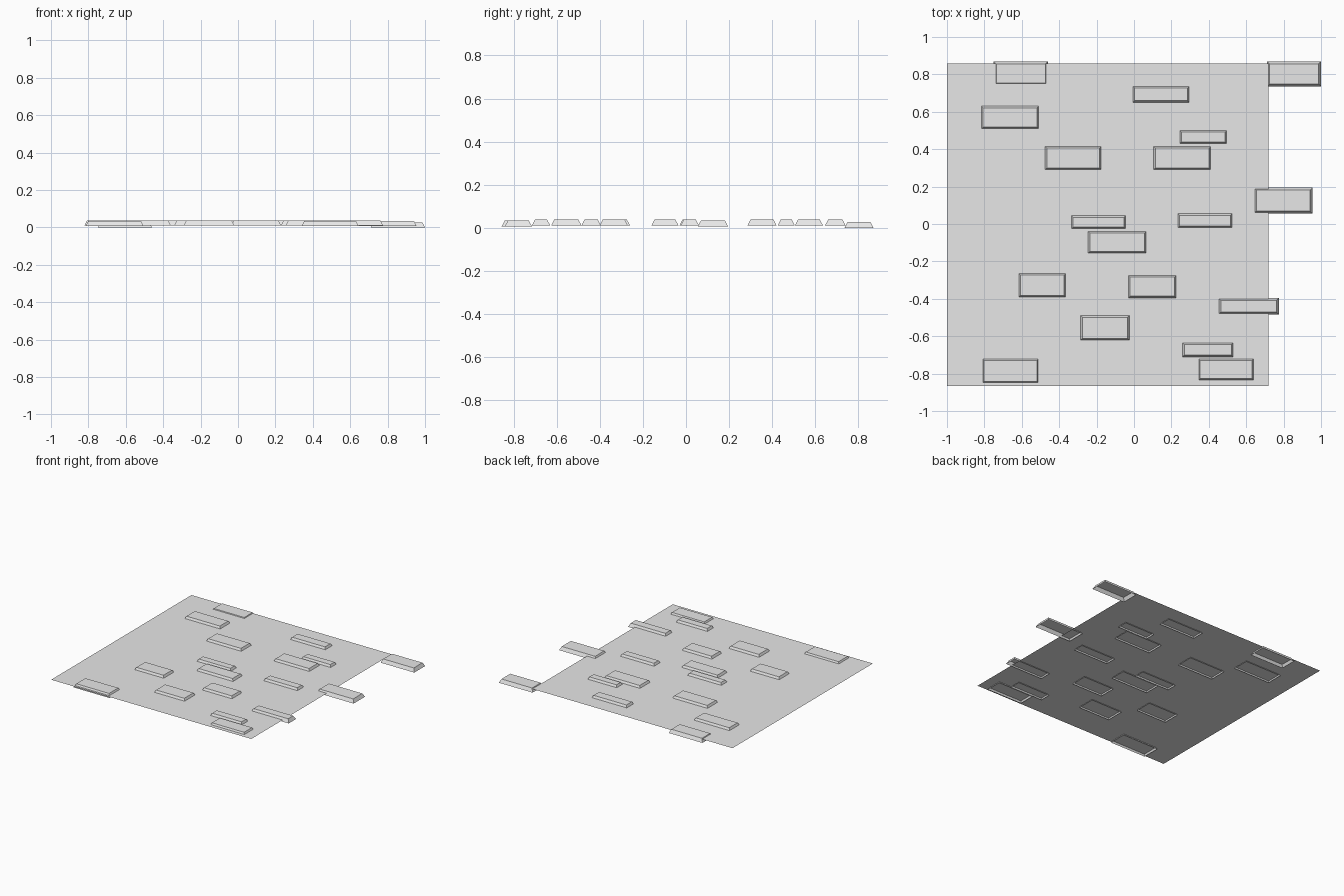
import bpy
import bmesh

default_cube = bpy.data.objects.get("Cube")
if default_cube:
    bpy.data.objects.remove(default_cube, do_unlink=True)

# One plain grey for everything
grey = bpy.data.materials.new("light_grey")
grey.use_nodes = True
grey.diffuse_color = (0.8, 0.8, 0.8, 1)
grey.node_tree.nodes["Principled BSDF"].inputs["Base Color"].default_value = grey.diffuse_color

SHEET_HEIGHT = 0.021
BRICK_HEIGHT = 0.027
BEVEL = 0.014


def rectangle(bm, left, right, front, back, z):
    """Add four corner vertices, counter-clockwise from above."""
    corners = ((left, front), (right, front), (right, back), (left, back))
    return [bm.verts.new((x, y, z)) for x, y in corners]


def finish(bm, name):
    """Turn the bmesh into a grey flat-shaded object."""
    mesh = bpy.data.meshes.new(name)
    bm.to_mesh(mesh)
    bm.free()
    mesh.materials.append(grey)
    part = bpy.data.objects.new(name, mesh)
    bpy.context.scene.collection.objects.link(part)
    return part


def add_brick(name, left, right, front, back, base):
    """Brick face with sloping sides and an open underside."""
    bm = bmesh.new()
    lower = rectangle(bm, left, right, front, back, base)
    upper = rectangle(bm, left + BEVEL, right - BEVEL,
                      front + BEVEL, back - BEVEL, base + BRICK_HEIGHT)
    bm.faces.new(upper)
    for i in range(len(lower)):
        j = (i + 1) % len(lower)
        bm.faces.new((lower[i], lower[j], upper[j], upper[i]))
    return finish(bm, name)


# Thin wall sheet
sheet = bmesh.new()
sheet.faces.new(rectangle(sheet, -1, 0.72, -0.865, 0.857, SHEET_HEIGHT))
finish(sheet, "wall_sheet")

# Bricks grouped by how deep they sit: left, right, front, back
brick_layers = {
    0.0: [
        (-0.75, -0.46, 0.74, 0.87),
        (0.71, 1.0, 0.735, 0.87),
    ],
    0.007: [
        (0.64, 0.955, 0.055, 0.195),
        (0.34, 0.645, -0.84, -0.715),
        (-0.815, -0.505, -0.855, -0.715),
    ],
    0.011: [
        (-0.01, 0.3, 0.645, 0.74),
        (-0.82, -0.505, 0.505, 0.635),
        (0.24, 0.5, 0.425, 0.505),
        (-0.48, -0.17, 0.285, 0.42),
        (0.1, 0.415, 0.285, 0.42),
        (-0.34, -0.04, -0.03, 0.05),
        (0.23, 0.53, -0.025, 0.06),
        (-0.25, 0.07, -0.16, -0.035),
        (-0.62, -0.36, -0.395, -0.26),
        (-0.035, 0.23, -0.4, -0.27),
        (0.45, 0.775, -0.485, -0.395),
        (-0.29, -0.02, -0.625, -0.485),
        (0.255, 0.535, -0.715, -0.63),
    ],
}

number = 0
for base, bricks in brick_layers.items():
    for bounds in bricks:
        number += 1
        add_brick(f"brick_{number}", *bounds, base)
